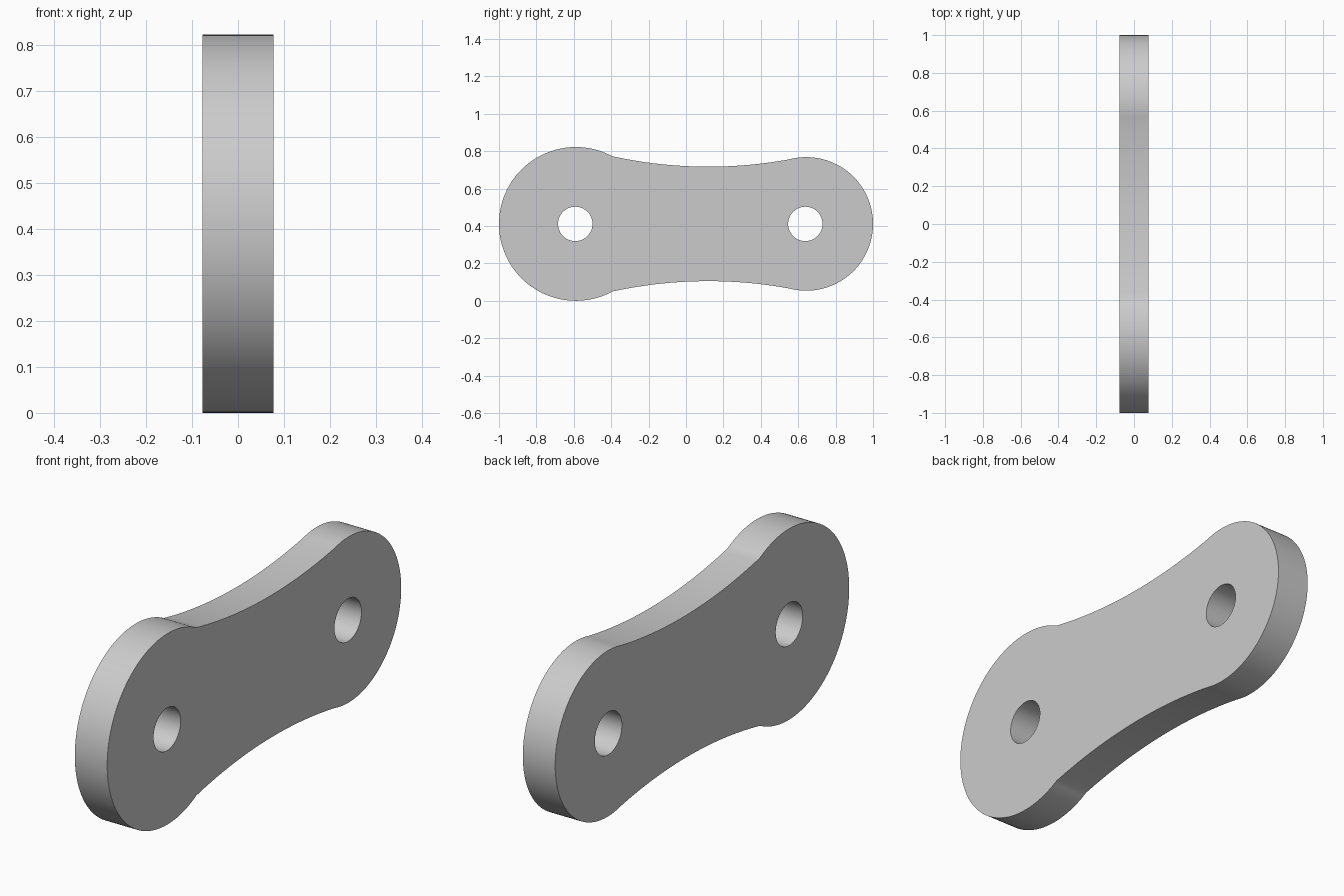
import bpy, bmesh
from math import atan2, cos, sin, sqrt, pi, radians
from mathutils import Vector, Matrix

cube = bpy.data.objects.get("Cube")
if cube:
    bpy.data.objects.remove(cube, do_unlink=True)

MID_Z, HALF_T = 0.411, 0.077
BIG, BIG_R = Vector((-0.589, 0)), 0.411
SMALL, SMALL_R = Vector((0.643, 0)), 0.357
WAIST_R = 2.4
WAIST = Vector((0.12, 0.306 + WAIST_R))
HOLE_R = 0.092


def arc(centre, r, a0, a1, n):
    """Points from angle a0 to a1, both ends included."""
    return [centre + r * Vector((cos(a0 + (a1 - a0) * i / n), sin(a0 + (a1 - a0) * i / n)))
            for i in range(n + 1)]


def meet(c, r, side):
    """Point where an end circle crosses the waist arc."""
    d = WAIST - c
    along = (r * r - WAIST_R ** 2 + d.length_squared) / (2 * d.length)
    u = d.normalized()
    return c + u * along + Vector((-u.y, u.x)) * side * sqrt(r * r - along * along)


def angle(p, c):
    return atan2(p.y - c.y, p.x - c.x)


def pick(c, r):
    """Crossing nearest the waist's middle."""
    return min((meet(c, r, s) for s in (-1, 1)), key=lambda p: abs(p.x - WAIST.x))


# Upper half of the outline, from the small end to the big end
p, q = pick(SMALL, SMALL_R), pick(BIG, BIG_R)
upper = arc(SMALL, SMALL_R, 0, angle(p, SMALL), 40)
upper += arc(WAIST, WAIST_R, angle(p, WAIST), angle(q, WAIST), 32)[1:]
upper += arc(BIG, BIG_R, angle(q, BIG), pi, 48)[1:]
outline = upper + [Vector((v.x, -v.y)) for v in reversed(upper[1:-1])]

# Outline and pin holes, filled and thickened
loops = [outline] + [arc(Vector((y, 0)), HOLE_R, 0, 2 * pi, 48)[:-1] for y in (-0.592, 0.638)]
bm = bmesh.new()
edges = []
for loop in loops:
    verts = [bm.verts.new((-HALF_T, v.x, MID_Z + v.y)) for v in loop]
    edges += [bm.edges.new((verts[i - 1], verts[i])) for i in range(len(verts))]
bmesh.ops.triangle_fill(bm, use_beauty=True, use_dissolve=False, edges=edges, normal=(-1, 0, 0))
ext = bmesh.ops.extrude_face_region(bm, geom=bm.faces[:], use_keep_orig=True)
moved = [g for g in ext["geom"] if isinstance(g, bmesh.types.BMVert)]
bmesh.ops.translate(bm, verts=moved, vec=(2 * HALF_T, 0, 0))
bmesh.ops.recalc_face_normals(bm, faces=bm.faces[:])
mesh = bpy.data.meshes.new("link_plate")
bm.to_mesh(mesh)
bm.free()

# Plain grey metal
grey = bpy.data.materials.new("light_grey")
grey.use_nodes = True
colour = (0.6, 0.6, 0.6, 1)
grey.diffuse_color = colour
grey.node_tree.nodes["Principled BSDF"].inputs["Base Color"].default_value = colour
mesh.materials.append(grey)

plate = bpy.data.objects.new("link_plate", mesh)
bpy.context.collection.objects.link(plate)
bpy.context.view_layer.objects.active = plate
plate.select_set(True)
bpy.ops.object.shade_smooth_by_angle(angle=radians(30))
